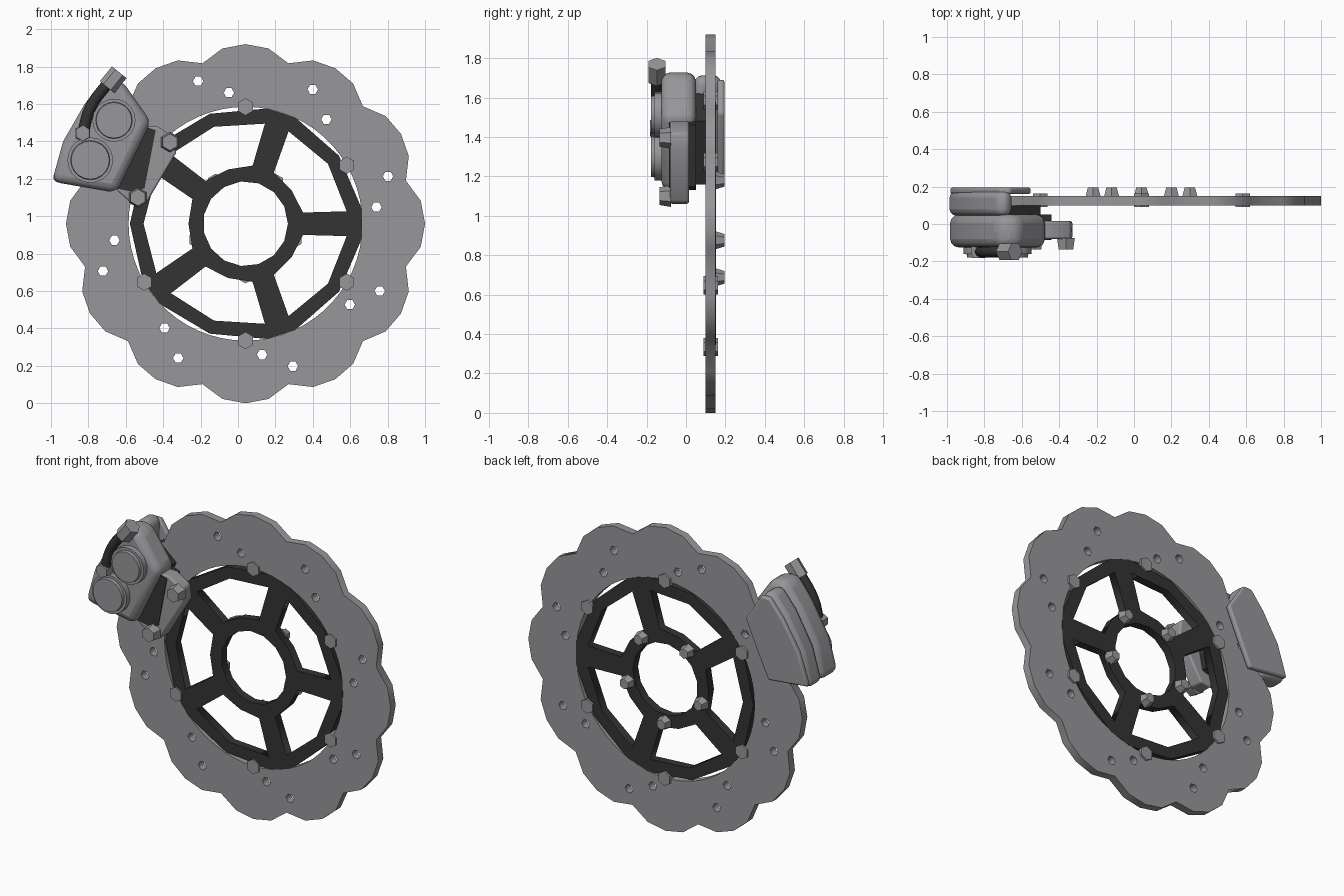
import bpy, bmesh
from math import sin, cos, radians
from mathutils import Vector, Matrix

cube = bpy.data.objects.get("Cube")
if cube:
    bpy.data.objects.remove(cube)

CX, CZ = 0.04, 0.96          # rotor centre
FRONT, BACK = 0.10, 0.15     # rotor thickness along y


def material(name, rgb):
    m = bpy.data.materials.new(name)
    m.use_nodes = True
    m.diffuse_color = (*rgb, 1)
    m.node_tree.nodes["Principled BSDF"].inputs["Base Color"].default_value = (*rgb, 1)
    return m


STEEL = material("steel grey", (0.31, 0.31, 0.325))
BLACK = material("matte black", (0.033, 0.033, 0.033))


def add(name, mesh, mat):
    ob = bpy.data.objects.new(name, mesh)
    bpy.context.collection.objects.link(ob)
    mesh.materials.clear()
    mesh.materials.append(mat)
    return ob


def smooth(ob, angle=35):
    bpy.ops.object.select_all(action='DESELECT')
    ob.select_set(True)
    bpy.context.view_layer.objects.active = ob
    bpy.ops.object.shade_smooth_by_angle(angle=radians(angle))


def polar(r, deg, cx=CX, cz=CZ):
    return cx + r * cos(radians(deg)), cz + r * sin(radians(deg))


def ring(r, n, start=0, cx=CX, cz=CZ):
    return [polar(r, start + 360 * i / n, cx, cz) for i in range(n)]


def pierced_plate(name, loops, y0, y1, mat):
    """Flat plate from an outline and any number of hole loops."""
    cu = bpy.data.curves.new(name, 'CURVE')
    cu.dimensions, cu.fill_mode, cu.extrude = '2D', 'BOTH', (y1 - y0) / 2
    for loop in loops:
        sp = cu.splines.new('POLY')
        sp.points.add(len(loop) - 1)
        sp.use_cyclic_u = True
        for p, (x, z) in zip(sp.points, loop):
            p.co = (x, z, 0, 1)
    tmp = bpy.data.objects.new(name + "_outline", cu)
    mesh = bpy.data.meshes.new_from_object(tmp)
    bpy.data.objects.remove(tmp)
    mesh.transform(Matrix.Translation((0, (y0 + y1) / 2, 0)) @ Matrix.Rotation(radians(90), 4, 'X'))
    mesh.name = name
    bm = bmesh.new()
    bm.from_mesh(mesh)
    bmesh.ops.remove_doubles(bm, verts=bm.verts, dist=0.0001)
    bmesh.ops.recalc_face_normals(bm, faces=bm.faces)
    bm.to_mesh(mesh)
    bm.free()
    return add(name, mesh, mat)


def block(name, pts, y0, y1, mat, bevel=0):
    """Solid outline extruded along y, optionally with rounded edges."""
    bm = bmesh.new()
    face = bm.faces.new([bm.verts.new((x, y0, z)) for x, z in pts])
    new = bmesh.ops.extrude_face_region(bm, geom=[face])["geom"]
    bmesh.ops.translate(bm, vec=(0, y1 - y0, 0),
                        verts=[v for v in new if isinstance(v, bmesh.types.BMVert)])
    bmesh.ops.recalc_face_normals(bm, faces=bm.faces)
    mesh = bpy.data.meshes.new(name)
    bm.to_mesh(mesh)
    bm.free()
    ob = add(name, mesh, mat)
    if bevel:
        mod = ob.modifiers.new("rounding", 'BEVEL')
        mod.width, mod.segments = bevel, 3
        mod.limit_method, mod.angle_limit = 'ANGLE', radians(40)
        smooth(ob, 40)
    return ob


def prism(name, a, b, r1, r2, sides, mat):
    """Prism or cone between two points."""
    a, b = Vector(a), Vector(b)
    rot = (b - a).to_track_quat('Z', 'Y').to_matrix().to_4x4()
    bm = bmesh.new()
    bmesh.ops.create_cone(bm, cap_ends=True, segments=sides, radius1=r1, radius2=r2,
                          depth=(b - a).length, matrix=Matrix.Translation((a + b) / 2) @ rot)
    mesh = bpy.data.meshes.new(name)
    bm.to_mesh(mesh)
    bm.free()
    return add(name, mesh, mat)


def bolt(name, x, z, y0, y1, r1, r2, sides=6):
    return prism(name, (x, y0, z), (x, y1, z), r1, r2, sides, STEEL)


# Scalloped rotor ring with pairs of drilled holes
outline = []
for k in range(12):
    for off, r in ((-15, 0.888), (-7.5, 0.945), (0, 0.96), (7.5, 0.945)):
        outline.append(polar(r, 30 * k + off))
loops = [outline, ring(0.625, 60)]
for k in range(8):
    for r, deg in ((0.803, 18.4), (0.706, 7.2)):
        loops.append(ring(0.028, 6, 0, *polar(r, deg + 45 * k)))
pierced_plate("rotor_ring", loops, FRONT, BACK, STEEL)

# Five-spoke black carrier
loops = [[], ring(0.227, 15)]
for k in range(5):
    s = 72 * k
    loops[0] += [polar(0.628, s - 7), polar(0.628, s + 7), polar(0.618, s + 36)]
    loops.append([polar(0.545, s + 7), polar(0.545, s + 36), polar(0.545, s + 65),
                  polar(0.313, s + 61), polar(0.305, s + 36), polar(0.313, s + 11)])
pierced_plate("carrier", loops, FRONT - 0.001, BACK + 0.001, BLACK)

# Rim rivets and rear hub bolts
for k in range(6):
    bolt(f"rim_rivet_{k + 1}", *polar(0.625, 30 + 60 * k), 0.09, 0.163, 0.046, 0.046)
for k in range(5):
    bolt(f"hub_bolt_{k + 1}", *polar(0.272, 72 * k - 90), 0.145, 0.195, 0.047, 0.032)

# Caliper: front body, bridge over the rotor edge, rear cover
block("caliper_body", [(-0.995, 1.185), (-0.935, 1.40), (-0.82, 1.60), (-0.72, 1.73),
                       (-0.62, 1.725), (-0.465, 1.505), (-0.65, 1.125)],
      -0.125, 0.05, STEEL, 0.045)
block("caliper_bridge", [(-0.995, 1.185), (-0.935, 1.40), (-0.82, 1.60), (-0.72, 1.72),
                         (-0.655, 1.70), (-0.66, 1.56), (-0.75, 1.36), (-0.81, 1.16)],
      0.045, 0.175, STEEL, 0.035)
block("caliper_rear_cover", [(-0.985, 1.20), (-0.92, 1.40), (-0.81, 1.58), (-0.72, 1.69),
                             (-0.66, 1.69), (-0.55, 1.52), (-0.63, 1.34), (-0.71, 1.17)],
      0.16, 0.195, STEEL, 0.012)
block("brake_pad", [(-0.78, 1.20), (-0.66, 1.62), (-0.50, 1.48), (-0.64, 1.16)],
      0.045, 0.098, BLACK)

# Stepped piston caps
for n, (x, z, r) in enumerate(((-0.663, 1.513, 0.115), (-0.79, 1.30, 0.122))):
    smooth(bolt(f"piston_cap_base_{n + 1}", x, z, -0.10, -0.16, r, r, 20))
    smooth(bolt(f"piston_cap_{n + 1}", x, z, -0.15, -0.178, r - 0.015, r - 0.02, 20))

# Mounting bracket with a black web and two bolts
block("mount_bracket", [(-0.50, 1.48), (-0.43, 1.48), (-0.34, 1.42), (-0.33, 1.34),
                        (-0.49, 1.07), (-0.56, 1.06), (-0.66, 1.15)],
      -0.08, 0.015, STEEL, 0.01)
block("bracket_web", [(-0.66, 1.15), (-0.50, 1.48), (-0.44, 1.46), (-0.50, 1.15), (-0.56, 1.13)],
      -0.085, 0.05, BLACK)
for n, (x, z) in enumerate(((-0.364, 1.396), (-0.535, 1.10))):
    bolt(f"mount_bolt_{n + 1}", x, z, -0.075, -0.135, 0.055, 0.045)

# Brake hose with its fittings
cu = bpy.data.curves.new("brake_hose", 'CURVE')
cu.dimensions, cu.bevel_depth, cu.bevel_resolution, cu.use_fill_caps = '3D', 0.03, 2, True
sp = cu.splines.new('BEZIER')
path = ((-0.83, 1.44), (-0.79, 1.58), (-0.69, 1.72))
sp.bezier_points.add(len(path) - 1)
for p, (x, z) in zip(sp.bezier_points, path):
    p.co = (x, -0.148, z)
    p.handle_left_type = p.handle_right_type = 'AUTO'
sp.resolution_u = 5
tmp = bpy.data.objects.new("hose_path", cu)
hose = add("brake_hose", bpy.data.meshes.new_from_object(tmp), BLACK)
bpy.data.objects.remove(tmp)
smooth(hose, 50)
bolt("hose_bolt", -0.83, 1.444, -0.12, -0.182, 0.046, 0.042)
prism("hose_fitting", (-0.70, -0.148, 1.69), (-0.635, -0.148, 1.77), 0.05, 0.05, 6, STEEL)
